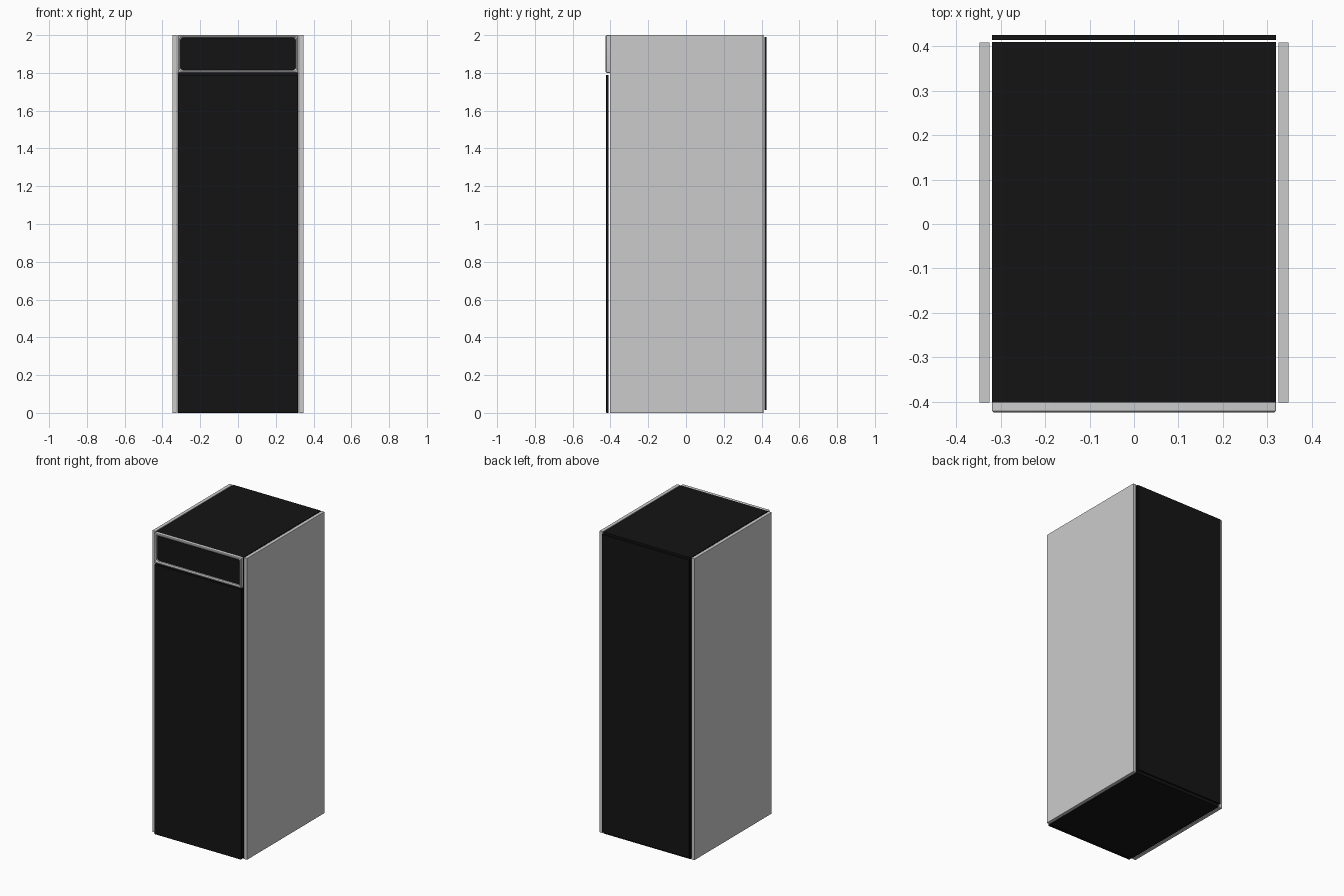
import bpy, bmesh, math

if "Cube" in bpy.data.objects:
    bpy.data.objects.remove(bpy.data.objects["Cube"])

def material(name, c):
    m = bpy.data.materials.new(name)
    m.diffuse_color = (c, c, c, 1)
    m.use_nodes = True
    m.node_tree.nodes["Principled BSDF"].inputs["Base Color"].default_value = m.diffuse_color
    return m

BLACK = material("black", 0.007)

def box(name, x, y, z, mat=None, bevel=0.0):
    """Box from (min, max) ranges, with optional rounded edges."""
    me = bpy.data.meshes.new(name)
    ob = bpy.data.objects.new(name, me)
    bpy.context.collection.objects.link(ob)
    bm = bmesh.new()
    bmesh.ops.create_cube(bm, size=1)
    for v in bm.verts:
        for i, (lo, hi) in enumerate((x, y, z)):
            v.co[i] = hi if v.co[i] > 0 else lo
    bm.to_mesh(me)
    bm.free()
    if mat:
        me.materials.append(mat)
    if bevel:
        b = ob.modifiers.new("edge", 'BEVEL')
        b.width, b.segments = bevel, 2
    return ob

def rounded_loop(hx, hz, r, cz, steps=5):
    """Points of a rounded rectangle in the xz plane."""
    pts = []
    for k, (sx, sz) in enumerate(((1, 1), (-1, 1), (-1, -1), (1, -1))):
        for i in range(steps):
            a = math.radians(90 * k + 90 * i / (steps - 1))
            pts.append((sx * (hx - r) + r * math.cos(a),
                        cz + sz * (hz - r) + r * math.sin(a)))
    return pts

# Cabinet body
box("cabinet_body", (-0.32, 0.32), (-0.402, 0.41), (0, 2), BLACK)

# Side panels
for side, s in (("left", -1), ("right", 1)):
    box(side + "_side_panel", tuple(sorted((s * 0.325, s * 0.348))),
        (-0.402, 0.409), (0, 2), bevel=0.001)

# Front door and back panel
box("front_door", (-0.318, 0.318), (-0.423, -0.409), (0, 1.79), BLACK, 0.003)
box("back_panel", (-0.32, 0.32), (0.415, 0.426), (0.015, 1.99), BLACK)

# Header frame: ring section swept around a rounded opening
rings = [(0.320, 0.100, 0.004, -0.402), (0.320, 0.100, 0.004, -0.421),
         (0.316, 0.096, 0.004, -0.425), (0.310, 0.090, 0.012, -0.425),
         (0.304, 0.084, 0.012, -0.419), (0.304, 0.084, 0.012, -0.402)]
bm = bmesh.new()
loops = [[bm.verts.new((x, y, z)) for x, z in rounded_loop(hx, hz, r, 1.9)]
         for hx, hz, r, y in rings]
n = len(loops[0])
for j, a in enumerate(loops):
    b = loops[(j + 1) % len(loops)]
    for i in range(n):
        k = (i + 1) % n
        bm.faces.new((a[i], a[k], b[k], b[i]))
bmesh.ops.recalc_face_normals(bm, faces=bm.faces)
me = bpy.data.meshes.new("header_frame")
bm.to_mesh(me)
bm.free()
frame = bpy.data.objects.new("header_frame", me)
bpy.context.collection.objects.link(frame)
bpy.context.view_layer.objects.active = frame
frame.select_set(True)
bpy.ops.object.shade_smooth_by_angle(angle=math.radians(30))

# Dark display panel inside the frame
box("header_display", (-0.306, 0.306), (-0.408, -0.402), (1.814, 1.986), BLACK)
